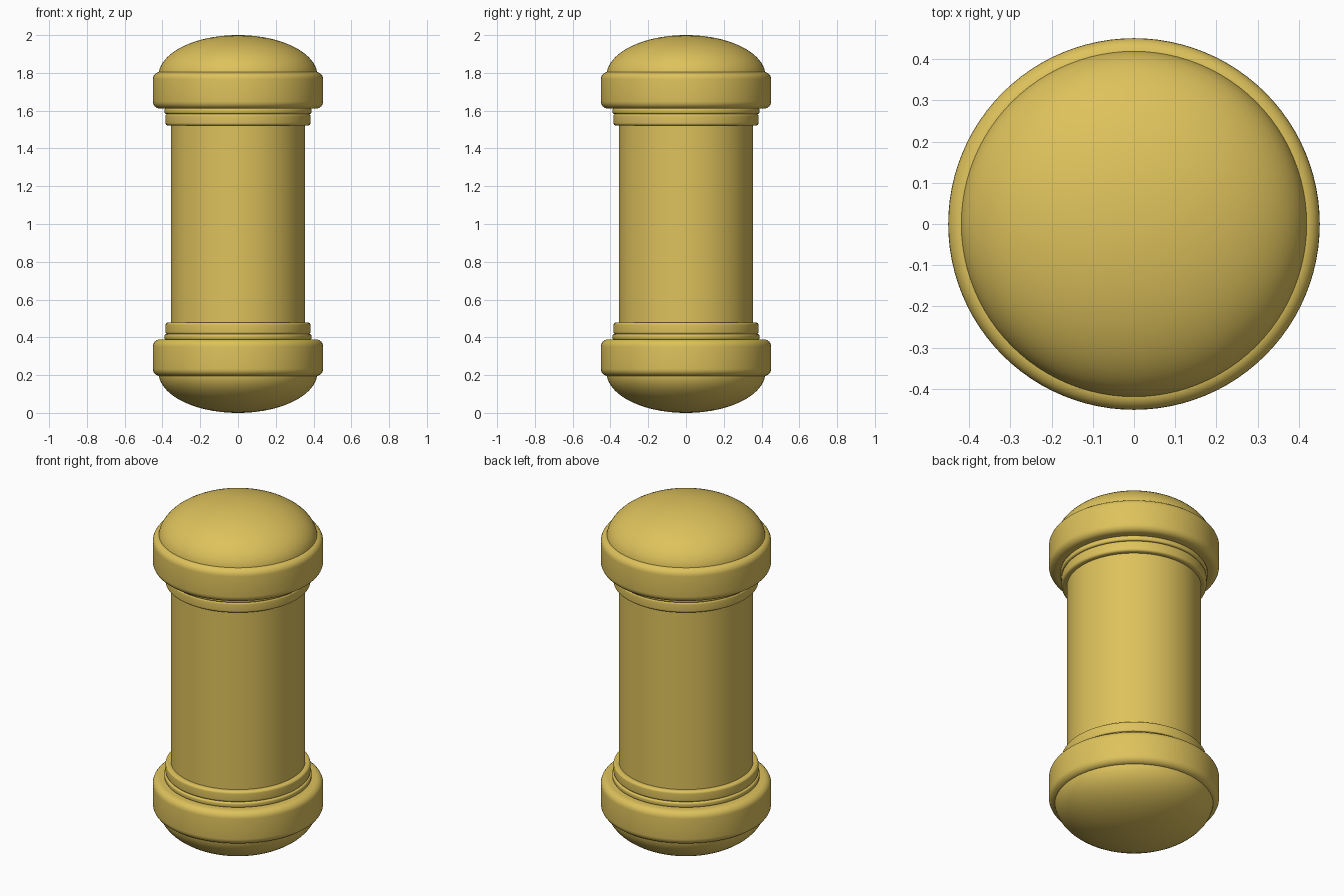
import bpy, bmesh, math

if "Cube" in bpy.data.objects:
    bpy.data.objects.remove(bpy.data.objects["Cube"])

SEG = 96
MID = 1.0

gold = bpy.data.materials.new("warm gold")
gold.diffuse_color = (0.73, 0.54, 0.107, 1)
gold.use_nodes = True
gold.node_tree.nodes["Principled BSDF"].inputs["Base Color"].default_value = gold.diffuse_color


def lathe(name, profile):
    """Spin (radius, height) points around the z axis."""
    bm = bmesh.new()
    verts = [bm.verts.new((r, 0, z)) for r, z in profile]
    edges = [bm.edges.new(p) for p in zip(verts, verts[1:])]
    bmesh.ops.spin(bm, geom=verts + edges, cent=(0, 0, 0), axis=(0, 0, 1),
                   angle=2 * math.pi, steps=SEG, use_duplicate=False)
    bmesh.ops.remove_doubles(bm, verts=bm.verts, dist=1e-5)
    bmesh.ops.recalc_face_normals(bm, faces=bm.faces)
    # open bands must also face outwards
    f = max(bm.faces, key=lambda f: f.calc_center_median().xy.length)
    if f.normal.xy.dot(f.calc_center_median().xy) < 0:
        bmesh.ops.reverse_faces(bm, faces=bm.faces)
    mesh = bpy.data.meshes.new(name)
    bm.to_mesh(mesh)
    bm.free()
    mesh.materials.append(gold)
    obj = bpy.data.objects.new(name, mesh)
    bpy.context.collection.objects.link(obj)
    bpy.ops.object.select_all(action='DESELECT')
    obj.select_set(True)
    bpy.context.view_layer.objects.active = obj
    bpy.ops.object.shade_smooth_by_angle(angle=math.radians(35))
    return obj


def band(inner, outer, z0, z1, round_r, n=6):
    """Profile of a ring with rounded outer corners, open on the inside."""
    pts = [(inner, z0)]
    for cz, start in ((z0 + round_r, -90), (z1 - round_r, 0)):
        for i in range(n + 1):
            a = math.radians(start + 90 * i / n)
            pts.append((outer - round_r + round_r * math.cos(a),
                        cz + round_r * math.sin(a)))
    return pts + [(inner, z1)]


def dome(radius, height, steps=20):
    """Profile of a flattened half ellipsoid with its pole at z = 0."""
    return [(radius * math.sin(math.pi / 2 * i / steps),
             height * (1 - math.cos(math.pi / 2 * i / steps)))
            for i in range(steps + 1)]


# Straight shaft
lathe("shaft", [(0.356, 0.44), (0.356, 1.56)])

# Mirrored end fittings
parts = {
    "end_dome": dome(0.421, 0.215),
    "collar": band(0.385, 0.451, 0.195, 0.389, 0.038),
    "thin_ring": band(0.355, 0.390, 0.387, 0.417, 0.010),
    "neck_ring": band(0.355, 0.384, 0.415, 0.479, 0.014),
}
for name, profile in parts.items():
    lathe("lower_" + name, profile)
    lathe("upper_" + name, [(r, 2 * MID - z) for r, z in profile])
